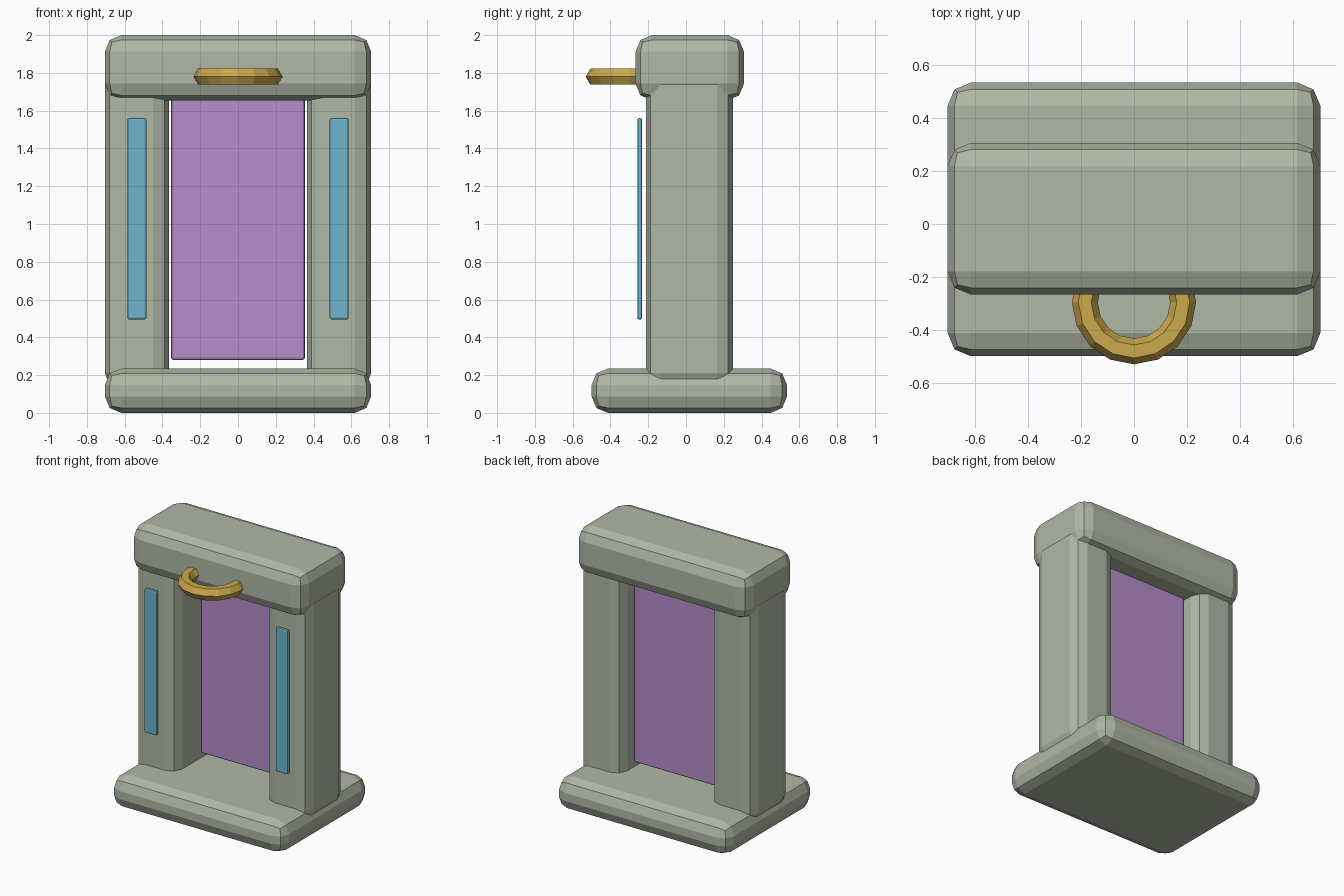
import bpy, bmesh, math
from mathutils import Matrix

default = bpy.data.objects.get("Cube")
if default:
    bpy.data.objects.remove(default, do_unlink=True)


def material(name, rgb):
    mat = bpy.data.materials.new(name)
    mat.use_nodes = True
    color = (*rgb, 1.0)
    mat.diffuse_color = color
    mat.node_tree.nodes["Principled BSDF"].inputs["Base Color"].default_value = color
    return mat


stone = material("pale stone", (0.44, 0.48, 0.38))
violet = material("violet veil", (0.47, 0.27, 0.60))
blue = material("blue glow", (0.15, 0.46, 0.62))
gold = material("gold", (0.60, 0.40, 0.07))


def finish(name, bm, mat):
    mesh = bpy.data.meshes.new(name)
    bm.to_mesh(mesh)
    bm.free()
    mesh.materials.append(mat)
    obj = bpy.data.objects.new(name, mesh)
    bpy.context.collection.objects.link(obj)
    return obj


def block(name, low, high, mat, bevel, segments=2):
    """Rounded box between two opposite corners."""
    size = [b - a for a, b in zip(low, high)]
    center = [(a + b) / 2 for a, b in zip(low, high)]
    bm = bmesh.new()
    bmesh.ops.create_cube(bm, size=1)
    bmesh.ops.scale(bm, vec=size, verts=bm.verts)
    bmesh.ops.translate(bm, vec=center, verts=bm.verts)
    bmesh.ops.bevel(bm, geom=bm.edges[:], offset=bevel, segments=segments,
                    profile=0.5, affect='EDGES')
    return finish(name, bm, mat)


def ring(name, center, major, minor, steps, sides, mat):
    """Faceted ring lying flat."""
    bm = bmesh.new()
    loops = []
    for i in range(steps):
        turn = Matrix.Rotation(math.tau * i / steps, 3, 'Z')
        loop = []
        for j in range(sides):
            a = math.tau * j / sides
            p = turn @ Matrix.Identity(3).col[0] * (major + minor * math.cos(a))
            loop.append(bm.verts.new((p.x, p.y, minor * math.sin(a))))
        loops.append(loop)
    for i in range(steps):
        here, there = loops[i], loops[(i + 1) % steps]
        for j in range(sides):
            k = (j + 1) % sides
            bm.faces.new((here[j], there[j], there[k], here[k]))
    bmesh.ops.recalc_face_normals(bm, faces=bm.faces)
    bmesh.ops.translate(bm, vec=center, verts=bm.verts)
    return finish(name, bm, mat)


# Stone frame: plinth, lintel
block("base", (-0.705, -0.5, 0), (0.705, 0.535, 0.235), stone, 0.088)
block("lintel", (-0.705, -0.267, 1.655), (0.705, 0.307, 2.0), stone, 0.088)

# Pillars and the glowing strips floating in front of them
for side, label in ((1, "left"), (-1, "right")):
    x0, x1 = sorted((side * 0.365, side * 0.705))
    block(label + "_pillar", (x0, -0.212, 0.125), (x1, 0.248, 1.82), stone, 0.085)
    x0, x1 = sorted((side * 0.485, side * 0.586))
    block(label + "_light_strip", (x0, -0.258, 0.495), (x1, -0.232, 1.56), blue, 0.009)

# Veil filling the doorway
block("doorway_veil", (-0.354, 0.07, 0.28), (0.354, 0.105, 1.70), violet, 0.012)

# Ring set into the lintel
ring("lintel_ring", (0, -0.296, 1.78), 0.186, 0.049, 16, 6, gold)
